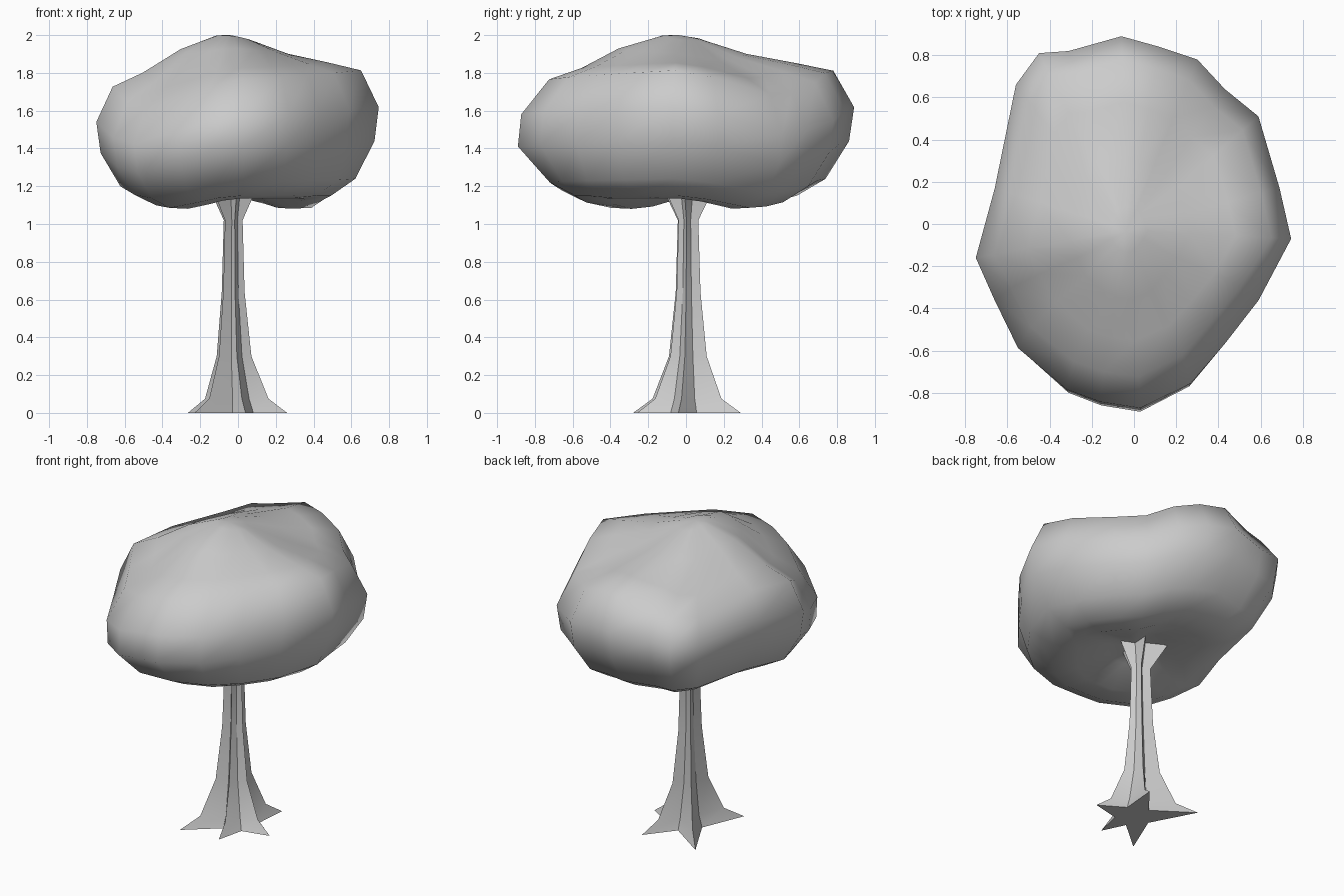
import bpy, bmesh, math

if "Cube" in bpy.data.objects:
    bpy.data.objects.remove(bpy.data.objects["Cube"])


def loft(name, rings, bottom=None, top=None, angle=180):
    """Skin a stack of equal-length rings; close ends with a pole or a flat cap."""
    bm = bmesh.new()
    loops = [[bm.verts.new(p) for p in ring] for ring in rings]
    n = len(loops[0])
    for a, b in zip(loops, loops[1:]):
        for i in range(n):
            j = (i + 1) % n
            bm.faces.new((a[i], a[j], b[j], b[i]))
    for loop, pole in ((loops[0], bottom), (loops[-1], top)):
        if pole:
            v = bm.verts.new(pole)
            for i in range(n):
                bm.faces.new((loop[i], loop[(i + 1) % n], v))
        else:
            bm.faces.new(loop)
    bmesh.ops.recalc_face_normals(bm, faces=bm.faces)
    mesh = bpy.data.meshes.new(name)
    bm.to_mesh(mesh)
    bm.free()
    obj = bpy.data.objects.new(name, mesh)
    bpy.context.collection.objects.link(obj)
    bpy.context.view_layer.objects.active = obj
    obj.select_set(True)
    bpy.ops.object.shade_smooth_by_angle(angle=math.radians(angle))
    obj.select_set(False)
    return obj


# trunk: five-pointed star section, buttress roots below, flare above
roots = [(.26, -.04), (.12, .29), (-.265, .28), (-.23, -.28), (.04, -.258)]
levels = [  # z, tip scale, valley radius, lean
    (0, 1, .115, 0), (.075, .64, .09, .2), (.30, .35, .058, .8),
    (.64, .23, .038, 1), (1.02, .19, .030, 1), (1.22, .53, .06, 1)]
trunk_rings = []
for z, scale, valley, lean in levels:
    ring = []
    for k, (x, y) in enumerate(roots):
        a = math.atan2(y, x)
        nx, ny = roots[(k + 1) % 5]
        mid = a + ((math.atan2(ny, nx) - a) % math.tau) / 2
        for px, py in ((x * scale, y * scale),
                       (valley * math.cos(mid), valley * math.sin(mid))):
            ring.append((px - .025 * lean, py + .01 * lean, z))
    trunk_rings.append(ring)
loft("trunk", trunk_rings, angle=30)

# canopy: irregular plan outline scaled through a rounded, domed profile
outline = [(.745, -.07), (.69, .17), (.59, .51), (.43, .64), (.30, .78), (.12, .84),
           (-.06, .89), (-.31, .82), (-.45, .81), (-.56, .66), (-.66, .17),
           (-.75, -.16), (-.66, -.37), (-.55, -.60), (-.32, -.80), (-.16, -.86),
           (.03, -.89), (.27, -.77), (.43, -.58), (.59, -.37)]
# scale, height, tilt to back right, drop of front-left/back-right lobes,
# drop of back left, extra width at the front, extra width at the front right
profile = [
    (.22, 1.18, 0, .03, 0, 0, 0), (.48, 1.135, 0, .055, 0, 0, 0),
    (.66, 1.15, 0, .065, 0, 0, .05), (.83, 1.23, .01, .08, 0, -.02, .10),
    (.97, 1.425, .015, .13, 0, .03, 0), (1, 1.60, .02, .15, .02, -.02, 0),
    (.88, 1.79, .025, .14, .08, -.07, -.02), (.66, 1.84, .015, .09, .07, -.05, 0),
    (.38, 1.915, -.015, .03, .02, 0, 0), (.12, 1.985, -.01, 0, 0, 0, 0)]
canopy_rings = []
for s, z, tilt, drop, back_drop, front, corner in profile:
    off = -.03 * (1 - s) if z > 1.7 else 0
    ring = []
    for x, y in outline:
        lobe = math.sin(2 * math.atan2(y, x))
        dz = tilt * (x / .74 + y / .89)
        k = s
        if lobe > 0:
            dz -= drop * lobe ** 1.6
        elif y > 0:
            dz -= back_drop * lobe ** 2
        else:
            k += corner * lobe ** 2
        fy = front if y < -.3 else 0
        ring.append((x * k + off, y * (k + fy) + off, z + dz))
    canopy_rings.append(ring)
loft("canopy", canopy_rings, bottom=(-.02, 0, 1.19), top=(-.04, -.04, 2.0))
